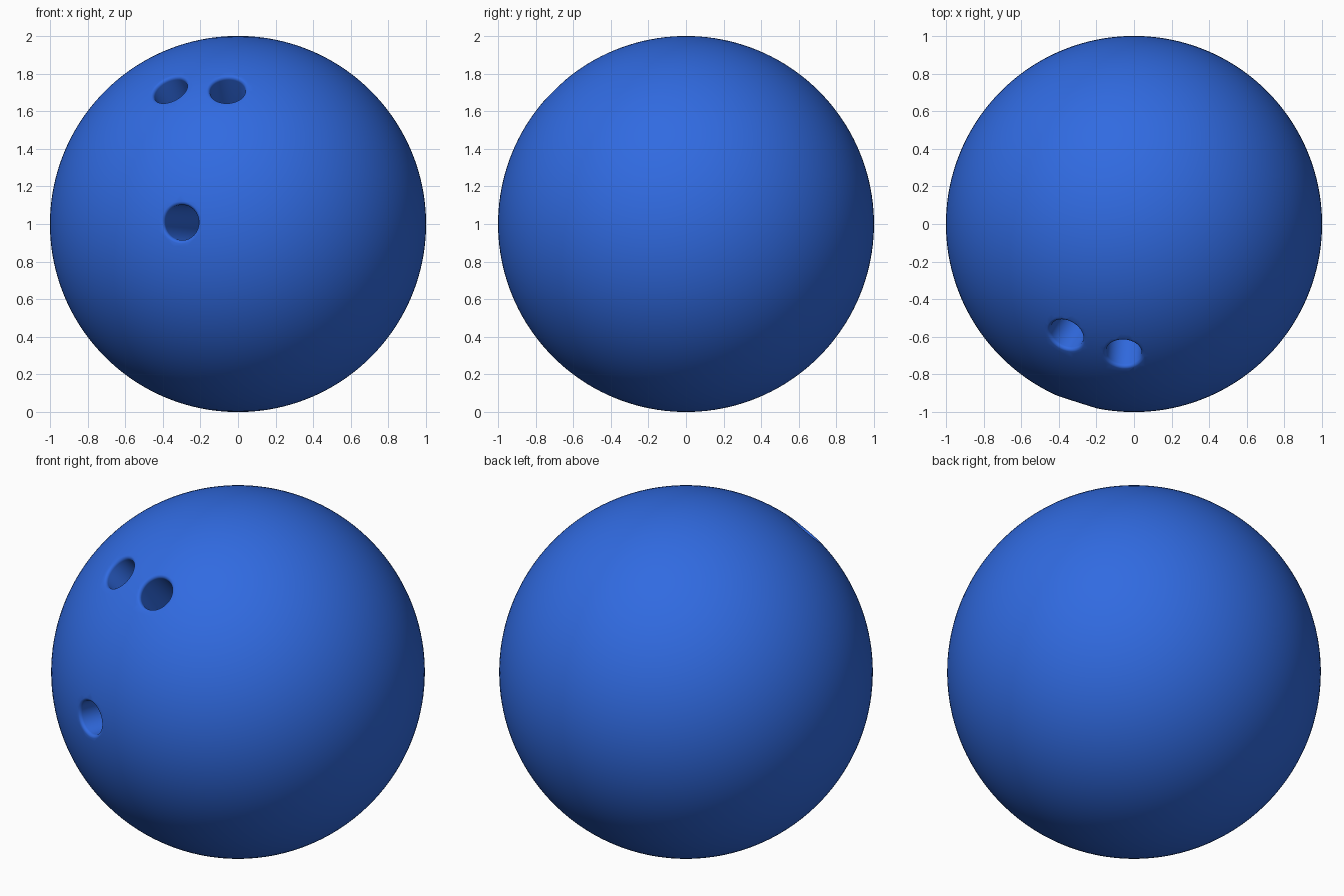
import bpy, bmesh, math
from mathutils import Vector

if "Cube" in bpy.data.objects:
    bpy.data.objects.remove(bpy.data.objects["Cube"])

blue = bpy.data.materials.new("glossy blue")
blue.diffuse_color = (0.03, 0.145, 0.75, 1)
blue.use_nodes = True
blue.node_tree.nodes["Principled BSDF"].inputs["Base Color"].default_value = blue.diffuse_color

# Ball body
bpy.ops.mesh.primitive_uv_sphere_add(segments=160, ring_count=80, radius=1, location=(0, 0, 1))
ball = bpy.context.object
ball.name = "ball"
ball.data.materials.append(blue)


def hole_cutter(name, direction, depth, r=0.094, fillet=0.018):
    """Round drill pointing at the ball centre, flared for a softened rim."""
    rim = r + fillet
    s0 = math.sqrt(1 - rim * rim) - fillet
    profile = [(r, 1 - depth)]
    for i in range(6):
        a = math.radians(18 * i)
        profile.append((rim - fillet * math.cos(a), s0 + fillet * math.sin(a)))
    profile.append((rim + 0.003, 1.06))
    n = 48
    bm = bmesh.new()
    rings = [[bm.verts.new((q * math.cos(2 * math.pi * k / n), q * math.sin(2 * math.pi * k / n), s))
              for k in range(n)] for q, s in profile]
    for a, b in zip(rings, rings[1:]):
        for k in range(n):
            j = (k + 1) % n
            bm.faces.new((a[k], a[j], b[j], b[k]))
    bm.faces.new(rings[0][::-1])
    bm.faces.new(rings[-1])
    me = bpy.data.meshes.new(name)
    bm.to_mesh(me)
    bm.free()
    me.materials.append(blue)
    ob = bpy.data.objects.new(name, me)
    bpy.context.collection.objects.link(ob)
    ob.rotation_euler = Vector(direction).to_track_quat('Z', 'Y').to_euler()
    ob.location = (0, 0, 1)
    ob.hide_render = True
    return ob


# Thumb hole and two finger holes
holes = [
    ("thumb_hole", (-0.303, -0.95, 0.008), 0.6),
    ("left_finger_hole", (-0.362, -0.59, 0.715), 0.36),
    ("right_finger_hole", (-0.055, -0.69, 0.715), 0.36),
]
for name, direction, depth in holes:
    cutter = hole_cutter(name, direction, depth)
    bpy.context.view_layer.objects.active = ball
    mod = ball.modifiers.new(name, 'BOOLEAN')
    mod.operation = 'DIFFERENCE'
    mod.solver = 'EXACT'
    mod.object = cutter
    bpy.context.view_layer.update()
    bpy.ops.object.modifier_apply(modifier=mod.name)
    bpy.data.objects.remove(cutter)

# Smooth shading, with crisp hole floors
bpy.ops.object.select_all(action='DESELECT')
ball.select_set(True)
bpy.context.view_layer.objects.active = ball
bpy.ops.object.shade_smooth_by_angle(angle=math.radians(40))
